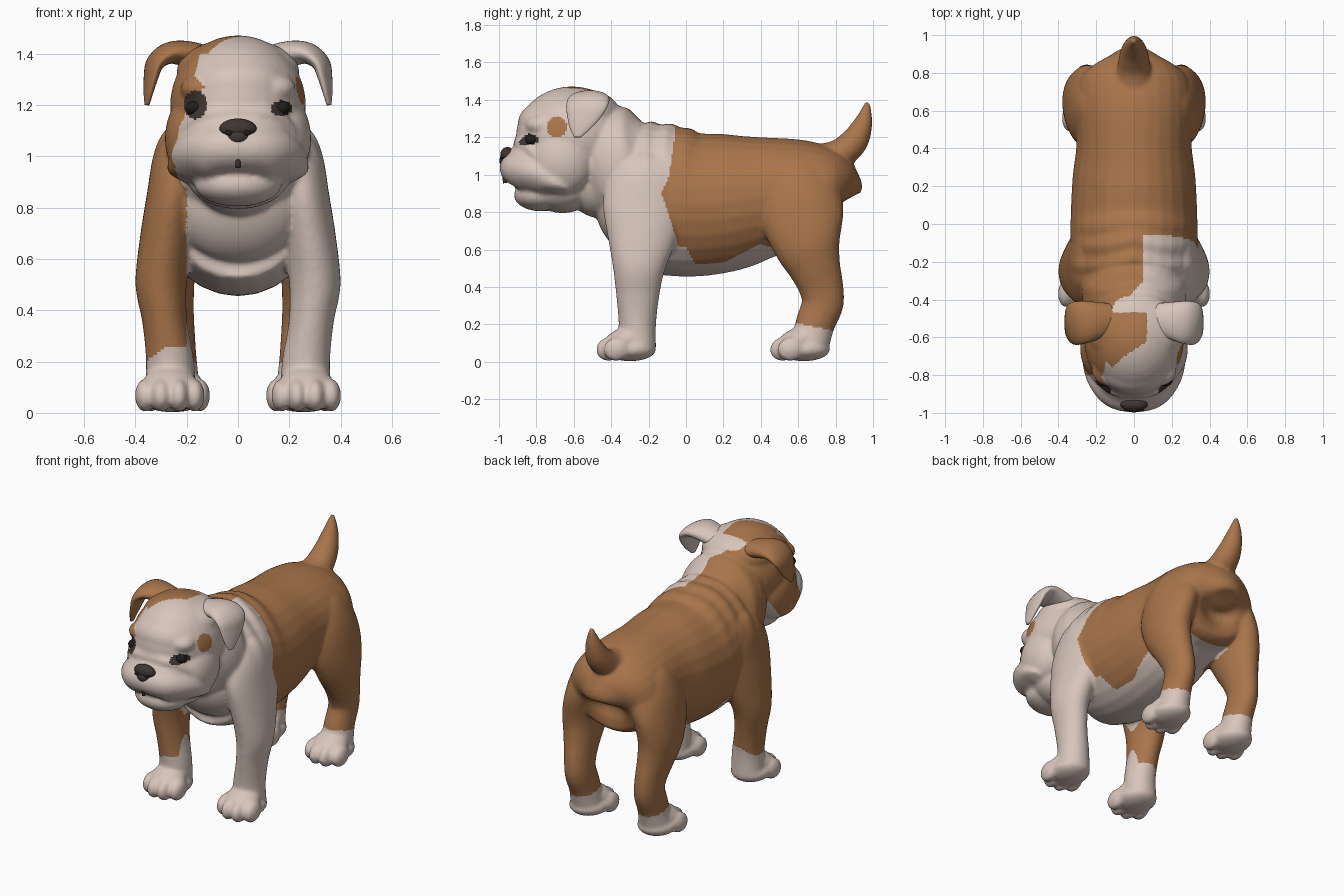
import bpy, bmesh, math
from mathutils import Vector, Matrix

cube = bpy.data.objects.get("Cube")
if cube:
    bpy.data.objects.remove(cube)


def material(name, rgb):
    m = bpy.data.materials.new(name)
    m.use_nodes = True
    m.diffuse_color = (*rgb, 1)
    m.node_tree.nodes["Principled BSDF"].inputs["Base Color"].default_value = (*rgb, 1)
    return m


CREAM = material("cream fur", (.68, .56, .50))
TAN = material("tan fur", (.40, .18, .07))
DARK = material("dark skin", (.05, .036, .031))
BLACK = material("black", (.015, .012, .011))


def blob(bm, loc, radii, tilt=0):
    mat = (Matrix.Translation(loc) @ Matrix.Rotation(tilt, 4, 'X')
           @ Matrix.Diagonal((*radii, 1)))
    bmesh.ops.create_uvsphere(bm, u_segments=32, v_segments=20, radius=1, matrix=mat)


def loft(bm, sections, u, segments=28, steps=5):
    """Skin elliptical rings (x, y, z, ru, rv) along a smoothed path."""
    u = Vector(u)
    pts = [Vector(s) for s in sections]
    pts = [pts[0] * 2 - pts[1]] + pts + [pts[-1] * 2 - pts[-2]]
    path = []
    for i in range(1, len(pts) - 2):
        a, b, c, d = pts[i - 1:i + 3]
        for k in range(steps):
            t = k / steps
            path.append((b * 2 + (c - a) * t + (a * 2 - b * 5 + c * 4 - d) * t * t
                         + (b * 3 - a - c * 3 + d) * t ** 3) * .5)
    path.append(pts[-2])
    rings = []
    for i, p in enumerate(path):
        step = path[min(i + 1, len(path) - 1)] - path[max(i - 1, 0)]
        v = Vector(step[:3]).cross(u).normalized()
        angles = [math.tau * k / segments for k in range(segments)]
        rings.append([bm.verts.new(Vector(p[:3]) + u * p[3] * math.cos(a) + v * p[4] * math.sin(a))
                      for a in angles])
    for r, q in zip(rings, rings[1:]):
        for k in range(segments):
            n = (k + 1) % segments
            bm.faces.new((r[k], r[n], q[n], q[k]))
    bm.faces.new(rings[0])
    bm.faces.new(rings[-1])


def arch(bm, half, segments=20):
    """Loft a left-right symmetric arch from its left half, centre first."""
    right = [(-x, *rest) for x, *rest in reversed(half)]
    loft(bm, right + half, (0, 1, 0), segments)


def finish(bm, name, *mats):
    bmesh.ops.recalc_face_normals(bm, faces=bm.faces)
    mesh = bpy.data.meshes.new(name)
    bm.to_mesh(mesh)
    bm.free()
    for m in mats:
        mesh.materials.append(m)
    mesh.shade_smooth()
    ob = bpy.data.objects.new(name, mesh)
    bpy.context.collection.objects.link(ob)
    return ob


def lerp(table, t):
    for (a, va), (b, vb) in zip(table, table[1:]):
        if t <= b:
            return va + (vb - va) * max(0, (t - a) / (b - a))
    return table[-1][1]


X = (1, 0, 0)
coat = bmesh.new()

# Trunk: chest to rump
loft(coat, [(0, -.47, .86, .15, .13), (0, -.41, .9, .24, .23), (0, -.28, .91, .31, .37),
            (0, -.1, .865, .335, .4), (0, .05, .84, .335, .385), (0, .25, .855, .325, .365),
            (0, .42, .88, .305, .325), (0, .6, .9, .31, .29), (0, .74, .89, .3, .26),
            (0, .81, .88, .25, .225), (0, .842, .87, .17, .16), (0, .85, .86, .05, .05)], X)
# Breast and neck
blob(coat, (0, -.34, .8), (.25, .14, .22), .3)
blob(coat, (0, -.36, 1.04), (.28, .24, .345), .3)
blob(coat, (0, -.47, .97), (.2, .17, .2))
# Tail
loft(coat, [(0, .7, 1.08, .1, .08), (0, .82, 1.11, .09, .08), (0, .9, 1.18, .075, .075),
            (0, .945, 1.27, .052, .053), (0, .963, 1.34, .03, .03), (0, .97, 1.39, .012, .012)], X)
# Skull, crown, forehead, lower jaw
blob(coat, (0, -.61, 1.2), (.265, .3, .272))
blob(coat, (0, -.57, 1.33), (.24, .22, .13))
blob(coat, (0, -.74, 1.27), (.2, .16, .13))
blob(coat, (0, -.78, .89), (.17, .14, .085))
blob(coat, (0, -.66, .92), (.2, .17, .125))
# Muzzle bridge, nose fold and hanging upper lip
blob(coat, (0, -.82, 1.08), (.2, .14, .105))
arch(coat, [(.09, -.88, 1.165, .035, .035), (.18, -.82, 1.12, .035, .035),
            (.235, -.74, 1.01, .03, .03)])
arch(coat, [(.075, -.855, 1.03, .135, .105), (.165, -.805, .985, .13, .105),
            (.215, -.725, .935, .085, .075), (.23, -.66, .91, .04, .04)], 28)

for s in (1, -1):
    # Cheek and brow
    blob(coat, (s * .165, -.66, 1.07), (.12, .17, .18))
    blob(coat, (s * .13, -.775, 1.265), (.095, .085, .06))
    # Front leg with shoulder
    loft(coat, [(s * .12, -.17, 1.16, .05, .05), (s * .17, -.18, 1.1, .11, .14),
                (s * .215, -.195, 1.0, .115, .2),
                (s * .248, -.22, .85, .108, .225), (s * .277, -.235, .68, .106, .19),
                (s * .3, -.252, .5, .1, .14), (s * .285, -.258, .35, .088, .115),
                (s * .265, -.26, .2, .094, .1), (s * .265, -.26, .07, .1, .1)], X)
    # Hind leg with thigh
    loft(coat, [(s * .1, .62, 1.12, .05, .05), (s * .14, .615, 1.05, .13, .14),
                (s * .2, .615, .92, .135, .21),
                (s * .245, .622, .77, .122, .222), (s * .27, .65, .62, .11, .18),
                (s * .265, .69, .5, .095, .14), (s * .255, .722, .4, .083, .12),
                (s * .248, .73, .31, .08, .112), (s * .245, .69, .2, .085, .105),
                (s * .245, .66, .07, .1, .1)], X)
    # Paws: pad, instep and four toes each
    for px, y in ((.266, -.3), (.245, .63)):
        blob(coat, (s * px, y, .065), (.12, .14, .062))
        blob(coat, (s * px, y - .035, .105), (.108, .12, .075), .4)
        for dx, dy in ((-.096, -.07), (-.035, -.11), (.035, -.11), (.096, -.07)):
            blob(coat, (s * px + dx, y + dy, .068), (.04, .072, .064), .25)

body = finish(coat, "body", CREAM, TAN, DARK)
remesh = body.modifiers.new("Fuse", 'REMESH')
remesh.mode = 'VOXEL'
remesh.voxel_size = .0105
remesh.use_smooth_shade = True
soften = body.modifiers.new("Soften", 'SMOOTH')
soften.iterations = 9
soften.factor = .5
bpy.context.view_layer.objects.active = body
for name in ("Fuse", "Soften"):
    bpy.ops.object.modifier_apply(modifier=name)

# Loose skin folds across the nape and back
mesh = body.data
normals = [v.normal.copy() for v in mesh.vertices]
for v, n in zip(mesh.vertices, normals):
    x, y, z = v.co
    fade = max(0, 1 - ((y + .18) / .24) ** 2) * min(1, max(0, (z - .95) / .25))
    v.co += n * .006 * fade * math.sin((y + .25 * z + .3 * abs(x)) * 58)

# Edges of the coat patches
SADDLE = [(.55, -.04), (.65, -.05), (.75, -.08), (.9, -.13), (1.0, -.09), (1.2, -.06)]
BELLY = [(-.1, .63), (0, .61), (.05, .52), (.2, .53), (.4, .63), (.5, .6)]
FACE = [(.8, -.22), (1.0, -.25), (1.1, -.22), (1.2, -.2), (1.27, -.13), (1.31, -.17),
        (1.4, -.15), (1.44, -.1), (1.455, 0), (1.47, .06)]


def is_tan(x, y, z, n):
    if y > .44 and z < .21 - .2 * (y - .57):
        return False
    if y > lerp(SADDLE, z):
        if y < .46:
            return z > lerp(BELLY, y)
        return not (abs(x) < .16 and z < .66 and y < .7 and n.z < -.3)
    if y > -.47 and z > 1.1:
        blaze = math.hypot(x + .03, (y + .46) * 1.1) < .085
        return x < lerp([(-.42, -.06), (-.3, .05)], y) and not blaze
    if y < -.45 and z > .8:
        spot = x > .15 and math.hypot((y + .69) / .055, (z - 1.255) / .055) < 1
        crown = z > 1.4 and x < lerp([(-.8, -.16), (-.7, -.05), (-.62, .07)], y)
        return spot or crown or x < min(lerp(FACE, z), -.1) and (z > 1.14 or y > -.8)
    return x < -.2 and z > lerp([(-.36, .2), (-.28, .26)], x)


for f in mesh.polygons:
    x, y, z = f.center
    cx, cz, rx, rz = (-.167, 1.2, .046, .055) if x < 0 else (.17, 1.188, .043, .03)
    if y < -.72 and math.hypot((x - cx) / rx, (z - cz) / rz) < 1:
        f.material_index = 2
    else:
        f.material_index = int(is_tan(x, y, z, f.normal))

# Folded ears
for s, side, fur in ((1, "left", CREAM), (-1, "right", TAN)):
    bm = bmesh.new()
    loft(bm, [(s * .1, -.5, 1.375, .08, .05), (s * .2, -.51, 1.4, .1, .05),
              (s * .27, -.52, 1.402, .113, .042), (s * .322, -.53, 1.365, .112, .032),
              (s * .34, -.545, 1.305, .09, .024), (s * .35, -.565, 1.245, .055, .016),
              (s * .355, -.58, 1.2, .018, .009)], (s * .17, .985, 0))
    finish(bm, side + "_ear", fur)

# Eyes
for s, side in ((1, "left"), (-1, "right")):
    bm = bmesh.new()
    blob(bm, (s * .17, -.825, 1.188), (.034, .034, .029))
    finish(bm, side + "_eye", BLACK)

# Nose with the groove running down to the lip
bm = bmesh.new()
blob(bm, (0, -.955, 1.108), (.072, .038, .04))
blob(bm, (0, -.958, 1.075), (.048, .04, .038))
loft(bm, [(0, -.97, 1.07, .02, .02), (0, -.973, 1.02, .013, .013),
          (0, -.967, .955, .01, .011)], X, 12)
finish(bm, "nose", DARK)
for s, side in ((1, "left"), (-1, "right")):
    bm = bmesh.new()
    blob(bm, (s * .036, -.986, 1.092), (.015, .008, .01))
    finish(bm, side + "_nostril", BLACK)
